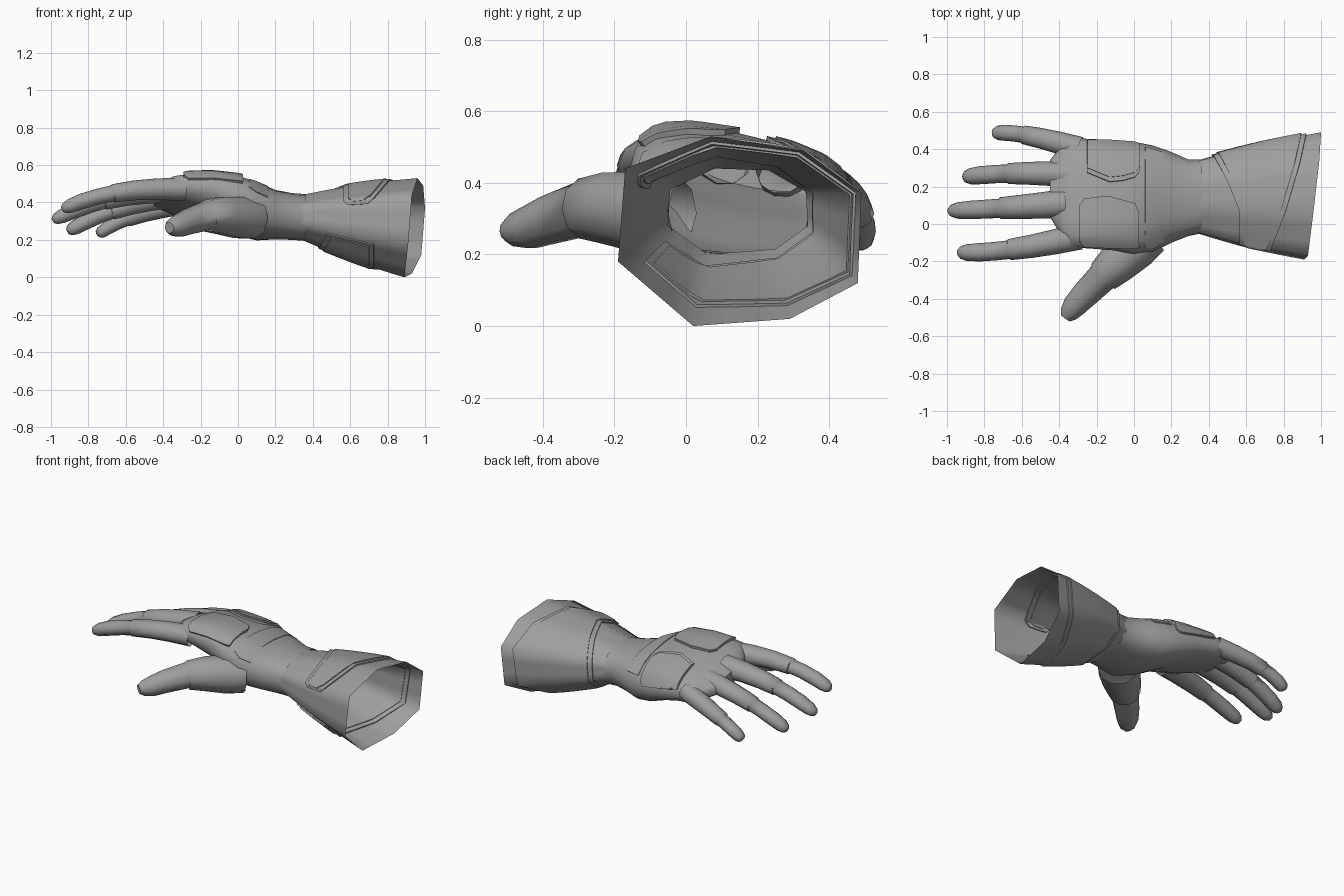
import bpy, bmesh, math
from mathutils import Vector
from mathutils.bvhtree import BVHTree

if "Cube" in bpy.data.objects:
    bpy.data.objects.remove(bpy.data.objects["Cube"])

grey = bpy.data.materials.new("dark_grey")
grey.diffuse_color = (.34, .34, .34, 1)
grey.use_nodes = True
grey.node_tree.nodes["Principled BSDF"].inputs["Base Color"].default_value = grey.diffuse_color


def finish(name, bm, angle=50, thick=0):
    bmesh.ops.recalc_face_normals(bm, faces=bm.faces)
    me = bpy.data.meshes.new(name)
    bm.to_mesh(me)
    bm.free()
    me.materials.append(grey)
    ob = bpy.data.objects.new(name, me)
    bpy.context.collection.objects.link(ob)
    if thick:
        mod = ob.modifiers.new("thickness", "SOLIDIFY")
        mod.thickness, mod.offset = thick, 0
    bpy.ops.object.select_all(action="DESELECT")
    ob.select_set(True)
    bpy.context.view_layer.objects.active = ob
    if thick:
        bpy.ops.object.convert(target="MESH")
    bpy.ops.object.shade_smooth_by_angle(angle=math.radians(angle))
    return ob


def skin(rows, closed=True, cap_last=False):
    """Bridge rows of points into a surface."""
    bm = bmesh.new()
    vs = [[bm.verts.new(p) for p in r] for r in rows]
    n = len(vs[0])
    for a, b in zip(vs, vs[1:]):
        for i in range(n if closed else n - 1):
            j = (i + 1) % n
            bm.faces.new((a[i], a[j], b[j], b[i]))
    if cap_last:
        bm.faces.new(vs[-1])
    return bm


def tube(name, stations, flat=1.0, sides=10):
    """Round limb through (centre, radius) stations."""
    rows = []
    for i, (c, r) in enumerate(stations):
        a = stations[max(i - 1, 0)][0]
        b = stations[min(i + 1, len(stations) - 1)][0]
        t = (b - a).normalized()
        side = t.cross(Vector((0, 0, 1))).normalized()
        up = side.cross(t)
        rows.append([c + side * r * math.cos(k * math.tau / sides)
                     + up * r * flat * math.sin(k * math.tau / sides) for k in range(sides)])
    return finish(name, skin(rows, True, True))


# Hand: rounded cross-sections (x, y min, y max, z centre, half height, slope)
sections = [(.36, -.05, .345, .32, .125, 0), (.29, -.065, .345, .325, .125, .01),
            (.20, -.10, .385, .335, .132, .03), (.10, -.15, .42, .353, .152, .1),
            (0, -.16, .44, .382, .148, .16), (-.12, -.14, .45, .415, .122, .2),
            (-.25, -.13, .455, .432, .101, .2), (-.34, -.125, .465, .436, .08, .2),
            (-.38, -.08, .43, .436, .066, .2), (-.45, .04, .34, .428, .042, .18)]


def power(v):
    return math.copysign(abs(v) ** 0.8, v)


rows = []
for x, y0, y1, zc, rz, s in sections:
    yc, ry = (y0 + y1) / 2, (y1 - y0) / 2
    ring = []
    for k in range(16):
        a = k * math.tau / 16
        dy = ry * power(math.cos(a))
        ring.append(Vector((x, yc + dy, zc + rz * power(math.sin(a)) - s * dy)))
    rows.append(ring)
bm = skin(rows, True, True)
hand_tree = BVHTree.FromBMesh(bm)
finish("hand", bm)

# Fingers: base, middle and tip points with widths; sleeve step halfway
fingers = {
    "index_finger": ((-.29, -.065, .47), (-.65, -.135, .452), (-.94, -.152, .362), .072, .043),
    "middle_finger": ((-.36, .11, .465), (-.70, .085, .415), (-.99, .07, .302), .077, .042),
    "ring_finger": ((-.34, .265, .432), (-.66, .27, .36), (-.91, .25, .242), .070, .043),
    "little_finger": ((-.29, .403, .392), (-.58, .475, .318), (-.75, .484, .225), .064, .037)}
for name, (a, b, c, r0, r1) in fingers.items():
    a, b, c = Vector(a), Vector(b), Vector(c)
    stations = []
    for t, k in ((0, 1), (.18, 1), (.35, 1), (.525, 1), (.53, .88), (.65, .93),
                 (.8, 1), (.92, .97), (.975, .75), (1, .4)):
        p = a * (2 * (t - .5) * (t - 1)) + b * (4 * t * (1 - t)) + c * (2 * t * (t - .5))
        stations.append((p, (r0 + (r1 - r0) * t) * k))
    tube(name, stations, 0.9)

# Thumb
tube("thumb", [(Vector(p), r) for p, r in (
    ((.075, -.055, .315), .12), ((.005, -.125, .32), .122), ((-.09, -.21, .33), .11),
    ((-.165, -.28, .328), .092), ((-.17, -.285, .327), .082), ((-.265, -.38, .297), .073),
    ((-.32, -.44, .274), .064), ((-.35, -.48, .268), .05), ((-.367, -.503, .265), .03))], 0.95)

# Flared cuff: wrist and rim octagons
wrist = [(.34, -.05, .28), (.34, -.045, .38), (.34, .08, .44), (.34, .23, .435),
         (.34, .335, .375), (.34, .34, .28), (.34, .25, .215), (.34, .06, .2)]
rim = [(.91, -.19, .18), (.93, -.17, .44), (.96, .07, .53), (.99, .33, .49),
       (1.0, .49, .37), (.98, .48, .12), (.93, .29, .02), (.89, .02, 0)]


def cuff_point(u, t, out=0):
    i, f = int(u) % 8, u - int(u)
    j = (i + 1) % 8
    a = Vector(wrist[i]).lerp(Vector(wrist[j]), f)
    b = Vector(rim[i]).lerp(Vector(rim[j]), f)
    p = a.lerp(b, t)
    d = Vector((0, p.y - .15, p.z - .29)).normalized()
    return p + d * (out + .012 * math.sin(math.pi * t))


finish("cuff", skin([[cuff_point(u / 3, t / 8) for u in range(24)] for t in range(9)]), 80)

# Layered bands wrapping the cuff, open on the thumb side: (corner, start, end)
band = [(.85, .42, .60), (1, .38, .66), (2, .36, .76), (3, .22, .84), (4, .13, .88),
        (5, .12, .86), (6, .14, .78), (7, .17, .70), (7.8, .24, .68)]
for name, grow, out in (("cuff_band_lower", 0, .006), ("cuff_band_upper", -.04, .013),
                        ("cuff_lining_lower", 0, -.005), ("cuff_lining_upper", -.04, -.01)):
    strips = []
    for (u0, a0, b0), (u1, a1, b1) in zip(band, band[1:]):
        for f in (0, 1 / 3, 2 / 3, 1):
            if f == 0 and strips:
                continue
            u = u0 + (u1 - u0) * f
            t0, t1 = a0 + (a1 - a0) * f - grow, b0 + (b1 - b0) * f + grow
            u = 4.3 + (u - 4.3) * (1 + grow * .6)
            strips.append([cuff_point(u, t0 + (t1 - t0) * q / 4, out) for q in range(5)])
    finish(name, skin(strips, False), 60, .008)


# Armour plates laid over the back of the hand: columns of (x, y min, y max)
def hand_plate(name, columns, lift, thick=.014, steps=8):
    strips = []
    for x, y0, y1 in columns:
        strip = []
        for q in range(steps + 1):
            y = y0 + (y1 - y0) * q / steps
            hit = hand_tree.ray_cast(Vector((x, y, 2)), Vector((0, 0, -1)))[0]
            strip.append(Vector((x, y, (hit.z if hit else .44) + lift)))
        strips.append(strip)
    finish(name, skin(strips, False), 30, thick)


index_plate = [(-.29, -.10, .10), (-.265, -.12, .135), (-.14, -.125, .15),
               (.005, -.13, .11), (.025, -.12, .06)]
little_plate = [(-.25, .275, .445), (-.19, .25, .445), (-.13, .225, .445), (-.06, .232, .44),
                (.005, .25, .435), (.03, .28, .425)]
hand_plate("index_knuckle_plate", index_plate, .009, .018)
hand_plate("little_knuckle_plate", [(x, y + .025, z) for x, y, z in little_plate], .012, .012)
hand_plate("little_knuckle_plate_base", little_plate, .005)
hand_plate("back_of_hand_strap", [(.06, -.12, .41), (.10, -.13, .40), (.16, -.10, .38)], .001, .008)
